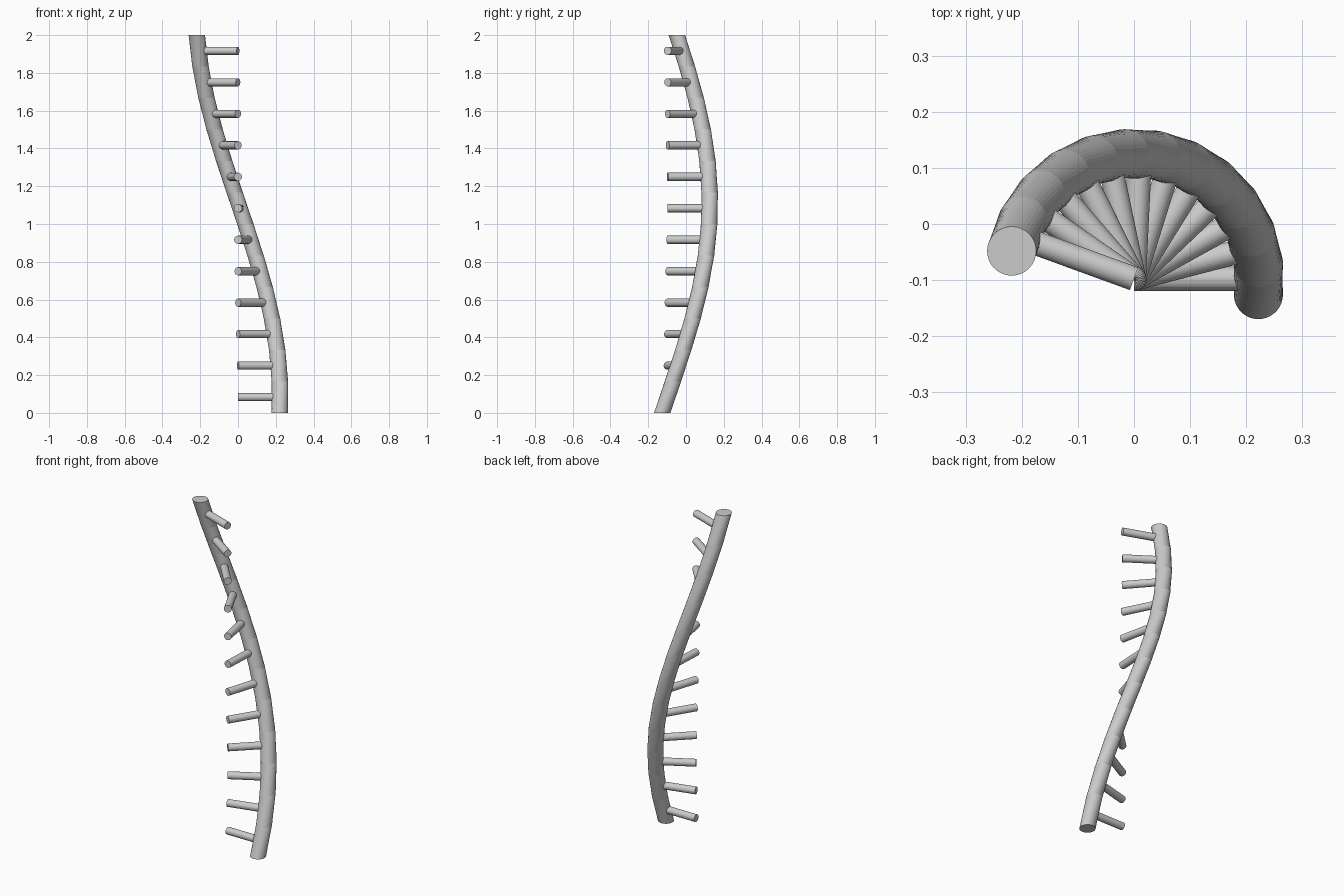
import bpy, bmesh
from math import sin, cos, pi, radians
from mathutils import Vector, Matrix

if "Cube" in bpy.data.objects:
    bpy.data.objects.remove(bpy.data.objects["Cube"])

STEPS = 12                 # rods and backbone segments
TURN = radians(160 / 11)   # twist per segment
RISE = 2 / STEPS
AXIS_Y = -0.0975           # helix axis position
HELIX_R, TUBE_R, ROD_R = 0.2235, 0.0437, 0.0215
SIDES = 40


def finish(bm, name):
    bmesh.ops.recalc_face_normals(bm, faces=bm.faces)
    mesh = bpy.data.meshes.new(name)
    bm.to_mesh(mesh)
    bm.free()
    obj = bpy.data.objects.new(name, mesh)
    bpy.context.collection.objects.link(obj)
    return obj


# Backbone: horizontal circle rings stepped along a helix, flat ends
bm = bmesh.new()
rings = []
for i in range(STEPS + 1):
    a = (i - 0.5) * TURN
    centre = Vector((HELIX_R * cos(a), AXIS_Y + HELIX_R * sin(a), i * RISE))
    rings.append([bm.verts.new(centre + TUBE_R * Vector((cos(a + t), sin(a + t), 0)))
                  for t in (2 * pi * k / SIDES for k in range(SIDES))])
for low, high in zip(rings, rings[1:]):
    for k in range(SIDES):
        n = (k + 1) % SIDES
        bm.faces.new((low[k], low[n], high[n], high[k]))
bm.faces.new(rings[0][::-1])
bm.faces.new(rings[-1])
finish(bm, "backbone")

# Rods: one from the helix axis into the middle of each segment
length = HELIX_R - 0.02
for i in range(STEPS):
    bm = bmesh.new()
    place = (Matrix.Translation((0, AXIS_Y, (i + 0.5) * RISE))
             @ Matrix.Rotation(i * TURN, 4, 'Z')
             @ Matrix.Translation((length / 2, 0, 0))
             @ Matrix.Rotation(pi / 2, 4, 'Y'))
    bmesh.ops.create_cone(bm, cap_ends=True, segments=32, radius1=ROD_R,
                          radius2=ROD_R, depth=length, matrix=place)
    finish(bm, f"rod_{i + 1}")
